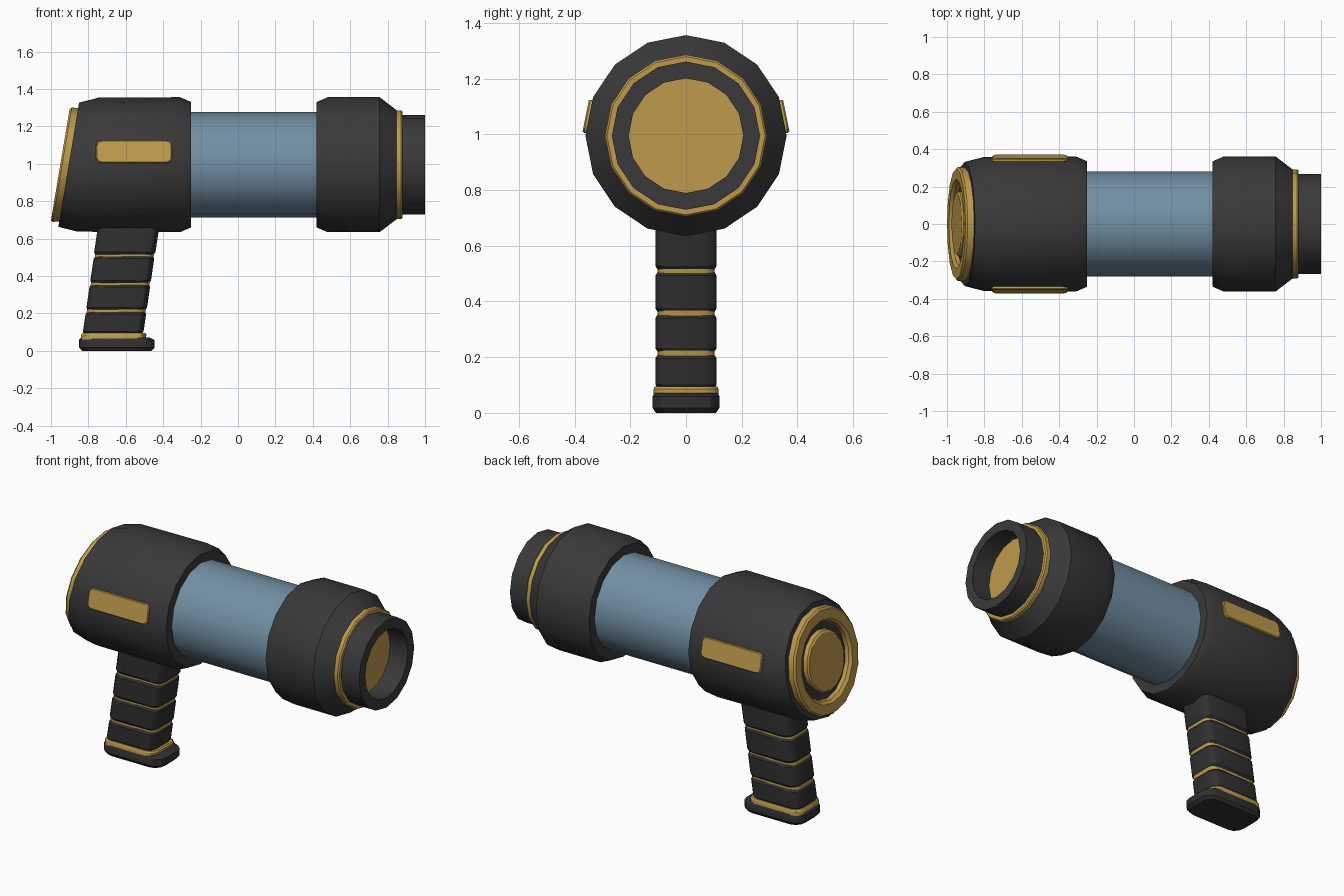
import bpy, bmesh, math

if "Cube" in bpy.data.objects:
    bpy.data.objects.remove(bpy.data.objects["Cube"])

ZC = 0.995      # height of the barrel axis
SEG = 16        # sides of every round part
TILT = 0.167    # lean of the rear end


def material(name, rgb):
    m = bpy.data.materials.new(name)
    m.diffuse_color = (*rgb, 1)
    m.use_nodes = True
    m.node_tree.nodes["Principled BSDF"].inputs["Base Color"].default_value = m.diffuse_color
    return m


DARK = material("dark_grey", (0.042, 0.042, 0.042))
GRIP = material("grip_grey", (0.03, 0.03, 0.03))
GOLD = material("gold", (0.52, 0.33, 0.07))
BLUE = material("blue", (0.17, 0.28, 0.37))
BLACK = material("black", (0.008, 0.008, 0.008))


def loft(name, rings, mat):
    """Skin a list of point rings and cap both ends."""
    bm = bmesh.new()
    loops = [[bm.verts.new(p) for p in ring] for ring in rings]
    n = len(loops[0])
    for a, b in zip(loops, loops[1:]):
        for i in range(n):
            j = (i + 1) % n
            bm.faces.new((a[i], a[j], b[j], b[i]))
    bm.faces.new(loops[0])
    bm.faces.new(loops[-1])
    bmesh.ops.recalc_face_normals(bm, faces=bm.faces)
    me = bpy.data.meshes.new(name)
    bm.to_mesh(me)
    bm.free()
    ob = bpy.data.objects.new(name, me)
    bpy.context.collection.objects.link(ob)
    me.materials.append(mat)
    bpy.ops.object.select_all(action='DESELECT')
    bpy.context.view_layer.objects.active = ob
    ob.select_set(True)
    bpy.ops.object.shade_smooth_by_angle(angle=math.radians(30))
    return ob


def lathe(name, profile, mat):
    """Revolve (x, radius, shear) points about the barrel axis."""
    rings = []
    for x, r, *s in profile:
        k = s[0] if s else 0
        ring = []
        for i in range(SEG):
            a = 2 * math.pi * i / SEG
            z = r * math.cos(a)
            ring.append((x + k * z, r * math.sin(a), ZC + z))
        rings.append(ring)
    return loft(name, rings, mat)


def rounded(cx, hx, hy, r, steps=3):
    """Rounded rectangle as 2D points."""
    pts = []
    for q, (sx, sy) in enumerate(((1, 1), (-1, 1), (-1, -1), (1, -1))):
        for k in range(steps + 1):
            a = math.pi / 2 * (q + k / steps)
            pts.append((cx + sx * (hx - r) + r * math.cos(a),
                        sy * (hy - r) + r * math.sin(a)))
    return pts


def grip_part(name, levels, mat):
    """Stack of (z, centre x, half x, half y, corner radius)."""
    return loft(name, [[(x, y, z) for x, y in rounded(cx, hx, hy, r)]
                       for z, cx, hx, hy, r in levels], mat)


# rear housing with slanted end
lathe("rear_housing", [(-0.25, 0.27), (-0.25, 0.335), (-0.31, 0.361),
                       (-0.803, 0.358, 0.155), (-0.905, 0.332, TILT),
                       (-0.905, 0.20, TILT)], DARK)

# rear end trim ring and button, leaning with the housing
lathe("rear_trim_ring", [(-0.90, 0.302, TILT), (-0.94, 0.306, TILT),
                         (-0.95, 0.296, TILT), (-0.95, 0.24, TILT),
                         (-0.935, 0.225, TILT), (-0.91, 0.225, TILT)], GOLD)
lathe("rear_recess", [(-0.90, 0.22, TILT), (-0.914, 0.22, TILT)], DARK)
lathe("rear_button", [(-0.90, 0.175, TILT), (-0.94, 0.175, TILT),
                      (-0.948, 0.165, TILT)], GOLD)

# middle tube
lathe("middle_tube", [(-0.30, 0.281), (0.47, 0.281)], BLUE)

# front housing, trim ring and muzzle
lathe("front_housing", [(0.42, 0.27), (0.42, 0.335), (0.48, 0.361),
                        (0.757, 0.361), (0.85, 0.29), (0.85, 0.2)], DARK)
lathe("front_trim_ring", [(0.84, 0.291), (0.872, 0.291), (0.88, 0.284),
                          (0.88, 0.22)], GOLD)
lathe("muzzle", [(0.80, 0.266), (1.0, 0.266), (1.0, 0.206), (0.86, 0.206)], DARK)
lathe("muzzle_bore", [(0.85, 0.2055), (0.864, 0.2055)], BLACK)

# side plates lying on one facet of the rear housing
lean = math.radians(11.25)
for side, label in ((-1, "front"), (1, "back")):
    rings = []
    for depth, inset in ((-0.012, 0), (0.008, 0), (0.013, 0.004)):
        ring = []
        for x, v in rounded(-0.556, 0.202 - inset, 0.06 - inset, 0.026):
            d = 0.354 + depth
            u = v + 0.069
            ring.append((x, side * (d * math.cos(lean) - (u - 0.07) * math.sin(lean)),
                         ZC + d * math.sin(lean) + (u - 0.07) * math.cos(lean)))
        rings.append(ring)
    loft(label + "_side_plate", rings, GOLD)


# slanted handle: a gold core shows between dark segments
def centre(z):
    return -0.682 + 0.146 * z


grip_part("handle_core", [(z, centre(z), 0.157, 0.102, 0.045) for z in (0.06, 0.60)], GOLD)
for i, (z0, z1) in enumerate(((0.09, 0.208), (0.22, 0.353), (0.363, 0.505), (0.515, 0.70))):
    e = 0.012
    w = 0.162 if i < 3 else 0.164
    grip_part(f"handle_segment_{i + 1}",
              [(z0, centre(z0), w - 0.008, 0.102, 0.045),
               (z0 + e, centre(z0 + e), w, 0.11, 0.05),
               (z1 - e, centre(z1 - e), w, 0.11, 0.05),
               (z1, centre(z1), w - 0.008, 0.102, 0.045)], GRIP)

# handle collar and foot
grip_part("handle_collar", [(0.06, -0.666, 0.174, 0.117, 0.05),
                            (0.085, -0.664, 0.174, 0.117, 0.05),
                            (0.095, -0.664, 0.168, 0.112, 0.05)], GOLD)
grip_part("handle_foot", [(0.0, -0.648, 0.185, 0.108, 0.06),
                          (0.018, -0.648, 0.202, 0.12, 0.065),
                          (0.058, -0.648, 0.202, 0.12, 0.065),
                          (0.072, -0.656, 0.182, 0.115, 0.06)], GRIP)
